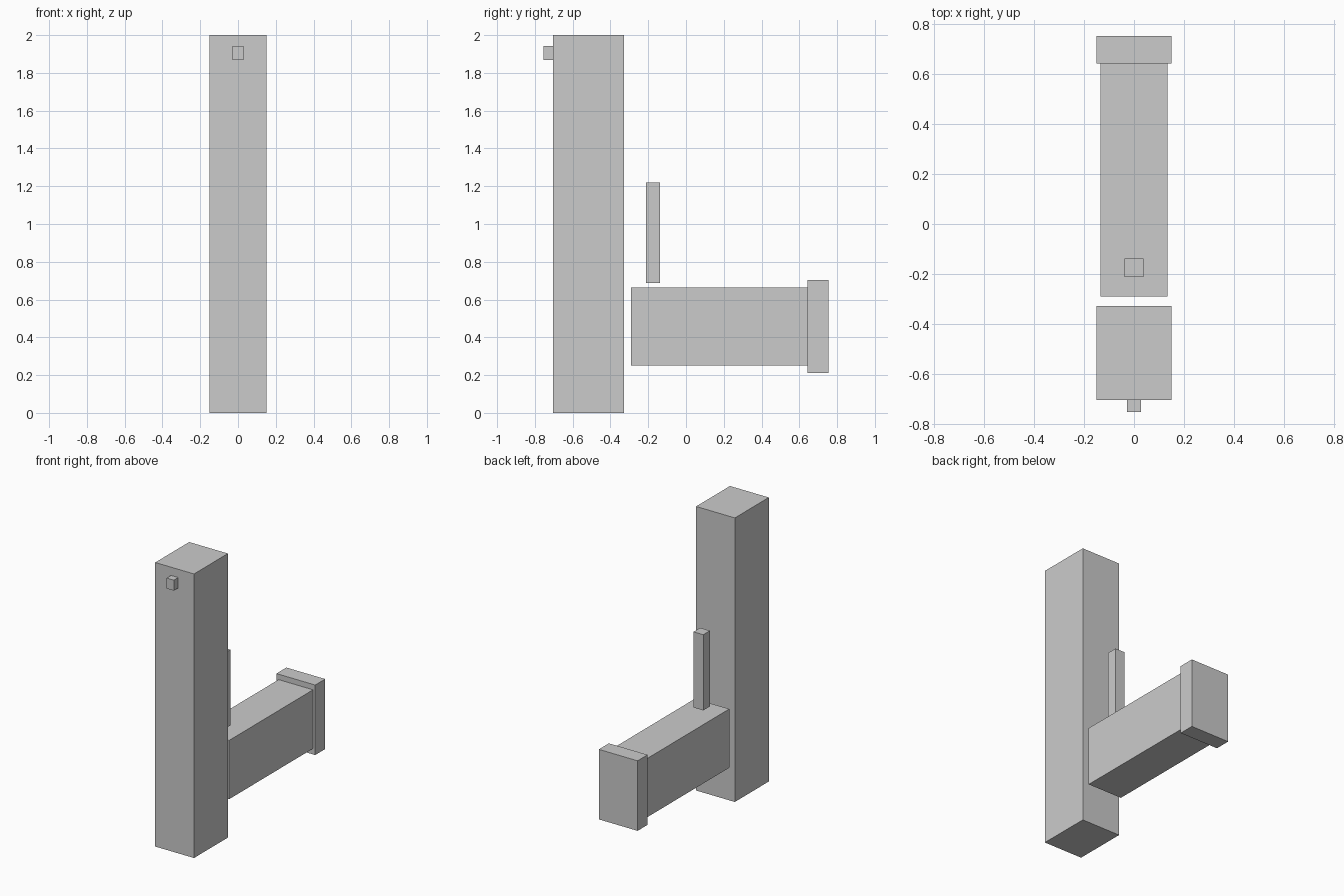
import bpy
import bmesh
from mathutils import Vector

if "Cube" in bpy.data.objects:
    bpy.data.objects.remove(bpy.data.objects["Cube"])


def box(name, x, y, z):
    """Box symmetric about x = 0, given half width and y / z ranges."""
    bm = bmesh.new()
    bmesh.ops.create_cube(bm, size=1)
    size = Vector((2 * x, y[1] - y[0], z[1] - z[0]))
    bmesh.ops.scale(bm, vec=size, verts=bm.verts)
    mesh = bpy.data.meshes.new(name)
    bm.to_mesh(mesh)
    bm.free()
    obj = bpy.data.objects.new(name, mesh)
    obj.location = (0, sum(y) / 2, sum(z) / 2)
    bpy.context.collection.objects.link(obj)
    return obj


# Tall column with a small stud near the top of its front
box("column", 0.151, (-0.705, -0.328), (0, 2))
box("front_stud", 0.028, (-0.754, -0.705), (1.868, 1.942))

# Horizontal body behind the column, closed by a wider end plate
box("horizontal_body", 0.134, (-0.29, 0.643), (0.251, 0.665))
box("end_plate", 0.151, (0.643, 0.754), (0.21, 0.703))

# Upright rod hovering just above the body
box("upright_rod", 0.038, (-0.212, -0.138), (0.687, 1.22))
